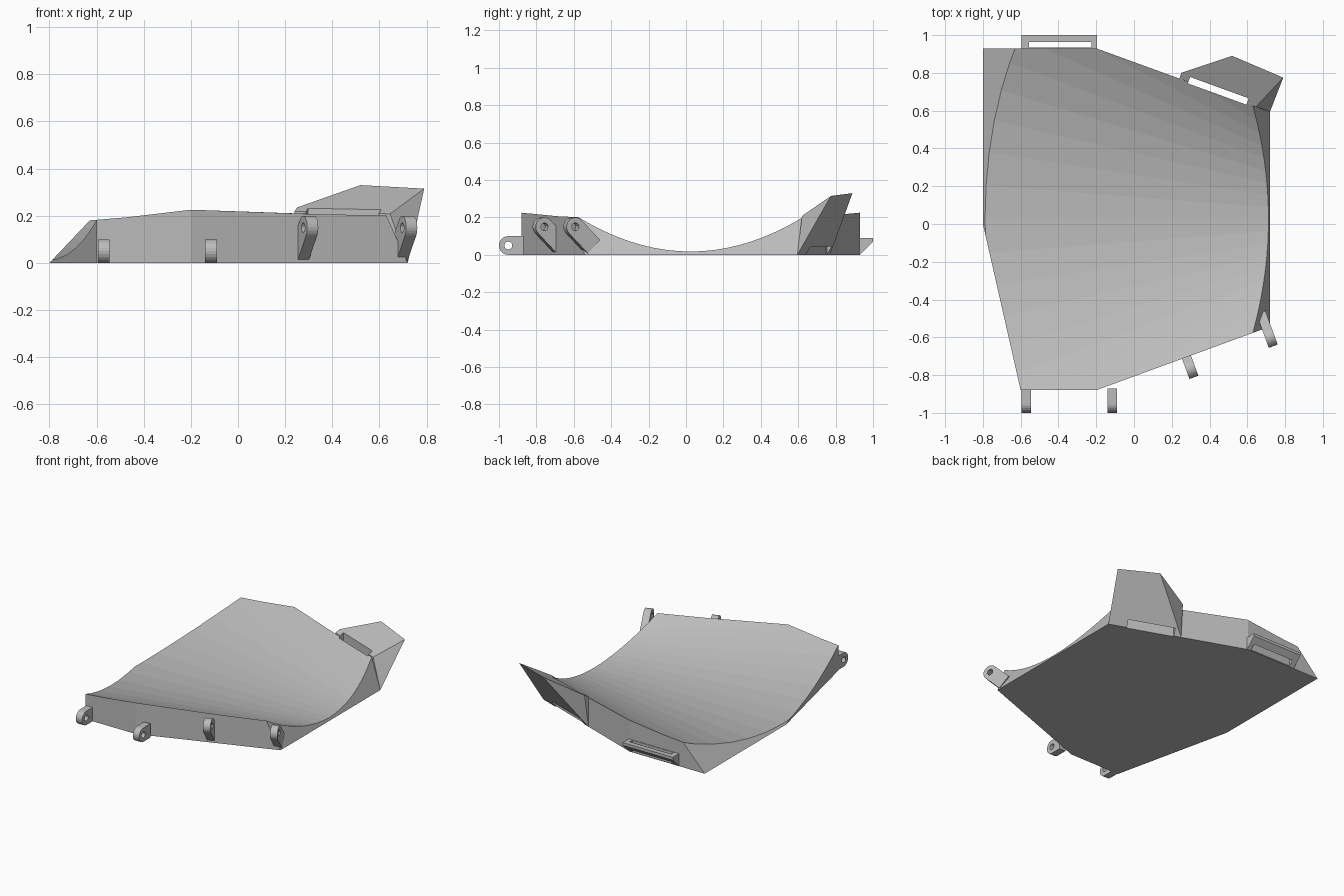
import bpy, bmesh, math
from mathutils import Matrix, Vector

cube = bpy.data.objects.get("Cube")
if cube:
    bpy.data.objects.remove(cube, do_unlink=True)

grey = bpy.data.materials.new("plain grey")
grey.use_nodes = True
colour = (0.5, 0.5, 0.5, 1)
grey.diffuse_color = colour
grey.node_tree.nodes["Principled BSDF"].inputs["Base Color"].default_value = colour


def finish(bm, name):
    bmesh.ops.recalc_face_normals(bm, faces=bm.faces)
    mesh = bpy.data.meshes.new(name)
    bm.to_mesh(mesh)
    bm.free()
    mesh.materials.append(grey)
    obj = bpy.data.objects.new(name, mesh)
    bpy.context.collection.objects.link(obj)
    return obj


def prism(name, points, vec, matrix=Matrix()):
    """Extrude a closed outline along a vector."""
    bm = bmesh.new()
    face = bm.faces.new([bm.verts.new(p) for p in points])
    new = bmesh.ops.extrude_face_region(bm, geom=[face])["geom"]
    bmesh.ops.translate(bm, vec=vec, verts=[v for v in new if isinstance(v, bmesh.types.BMVert)])
    bm.transform(matrix)
    return finish(bm, name)


def cut(obj, cutter):
    """Subtract the cutter, then discard it."""
    cutter.hide_render = True
    mod = obj.modifiers.new("cut", "BOOLEAN")
    mod.operation = "DIFFERENCE"
    mod.solver = "EXACT"
    mod.object = cutter
    deps = bpy.context.evaluated_depsgraph_get()
    mesh = bpy.data.meshes.new_from_object(obj.evaluated_get(deps))
    obj.modifiers.clear()
    obj.data = mesh
    bpy.data.objects.remove(cutter, do_unlink=True)


def box(name, size, matrix):
    bm = bmesh.new()
    bmesh.ops.create_cube(bm, size=1, matrix=matrix @ Matrix.Diagonal((*size, 1)))
    return finish(bm, name)


# Body: outline block with leaning end walls
outline = [(-.8, .93), (-.2, .93), (.72, .595), (.72, -.543), (-.2, -.88), (-.6, -.88), (-.8, 0)]
body = prism("body", [(x, y, 0) for x, y in outline], (0, 0, .4))
bm = bmesh.new()
bm.from_mesh(body.data)
for x, normal in ((-.8, (-1, 0, .95)), (.72, (1, 0, .45))):
    res = bmesh.ops.bisect_plane(bm, geom=bm.verts[:] + bm.edges[:] + bm.faces[:], dist=1e-5,
                                 plane_co=(x, 0, 0), plane_no=normal, clear_outer=True)
    edges = [e for e in bm.edges if e.is_boundary]
    bmesh.ops.holes_fill(bm, edges=edges)
bmesh.ops.remove_doubles(bm, verts=bm.verts, dist=1e-4)
bmesh.ops.recalc_face_normals(bm, faces=bm.faces)
bm.to_mesh(body.data)
bm.free()

# Tapered hollow scooped out of the body
SEG = 96
bm = bmesh.new()
rings = []
for x in (-1, 1):
    r = 1.81 - 1.17 * x
    floor = .015 + .004 * x
    rings.append([bm.verts.new((x, .025 + r * math.sin(a), floor + r - r * math.cos(a)))
                  for a in (math.tau * i / SEG for i in range(SEG))])
for i in range(SEG):
    j = (i + 1) % SEG
    bm.faces.new((rings[0][i], rings[0][j], rings[1][j], rings[1][i]))
for ring in rings:
    bm.faces.new(ring)
cut(body, finish(bm, "hollow_cutter"))

# Raised flap on the back left corner, with a strap slot
bm = bmesh.new()
for p in [(.24, .77, 0), (.72, .595, 0), (.24, .77, .218), (.25, .8, .235),
          (.645, .62, .208), (.52, .89, .33), (.79, .775, .315)]:
    bm.verts.new(p)
bmesh.ops.convex_hull(bm, input=bm.verts)
bmesh.ops.dissolve_limit(bm, angle_limit=.03, verts=bm.verts, edges=bm.edges)
flap = finish(bm, "corner_flap")
slot = Matrix.Translation((.446, .705, .2)) @ Matrix.Rotation(math.atan2(-.335, .92), 4, "Z")
for part in (flap, body):
    cut(part, box("slot_cutter", (.33, .036, .8), slot))

# Strap bar along the back edge
bar = prism("back_strap_bar", [(-.595, .92, 0), (-.595, .93, 0), (-.595, 1, .07),
                               (-.595, 1, .09), (-.595, .92, .09)], (.4, 0, 0))
cut(bar, box("bar_cutter", (.33, .03, .4), Matrix.Translation((-.39, .949, .05))))


def lug(name, centre, yaw, tilt, length):
    """Round-ended tab with a pin hole, reaching back into the body."""
    place = Matrix.Translation(centre) @ Matrix.Rotation(yaw, 4, "Z") @ Matrix.Rotation(tilt, 4, "X")
    arc = [math.pi * i / 12 for i in range(13)]
    pts = [(-.025, -.05 * math.sin(a), .05 * math.cos(a)) for a in arc]
    pts += [(-.025, length, -.05), (-.025, length, .05)]
    tab = prism(name, pts, (.05, 0, 0), place)
    hole = [(-.1, .021 * math.cos(2 * a), .021 * math.sin(2 * a)) for a in arc[:-1]]
    cut(tab, prism("hole_cutter", hole, (.2, 0, 0), place))


# Level lugs on the front, tilted lugs on the angled front edge
lug("front_lug_right", (-.57, -.95, .05), 0, 0, .08)
lug("front_lug_middle", (-.115, -.95, .05), 0, 0, .08)
YAW = math.atan2(.337, .92)
lug("angled_lug_inner", (.3, -.765, .15), YAW, -math.radians(45), .15)
lug("angled_lug_outer", (.72, -.6, .15), YAW, -math.radians(45), .15)
